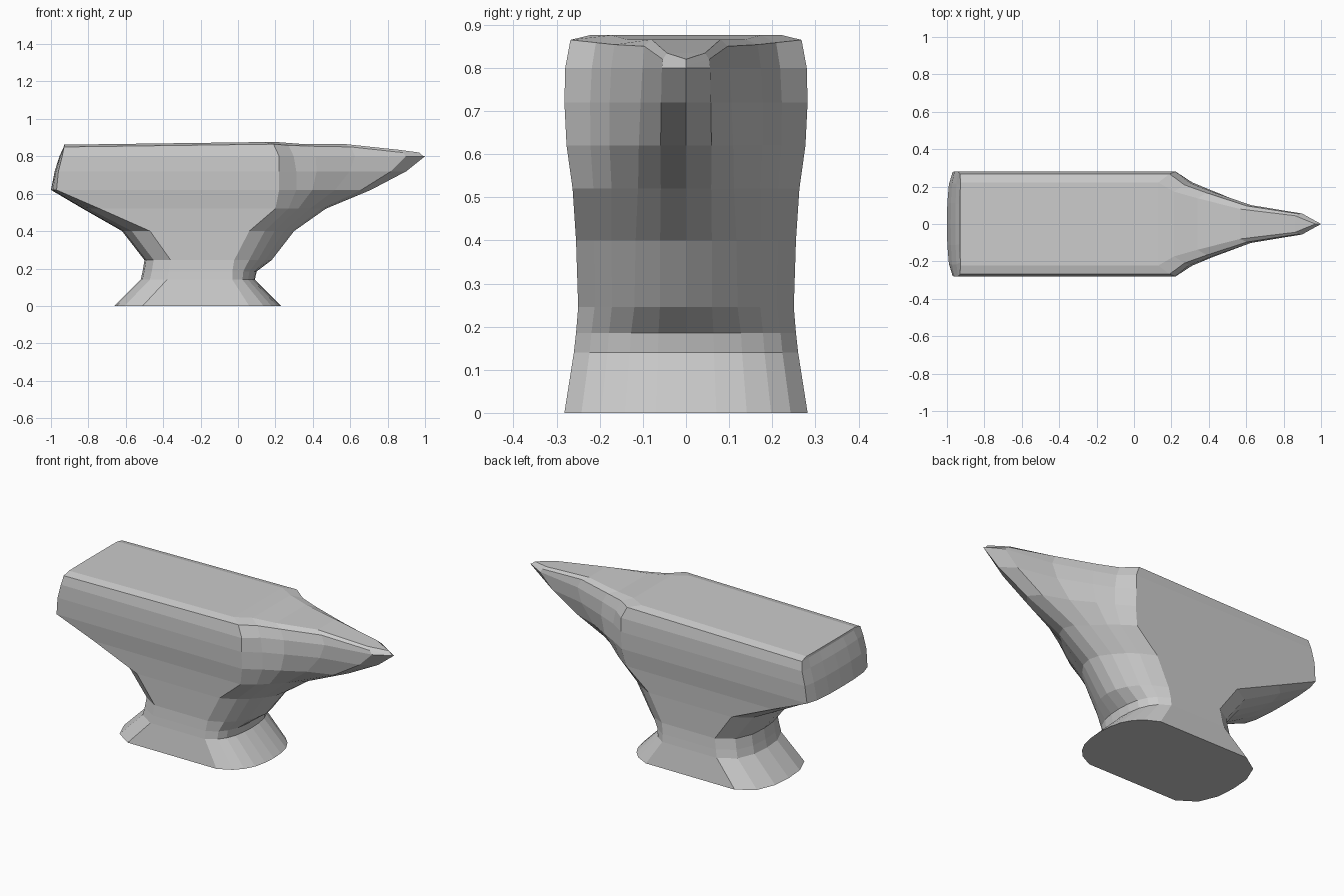
import bpy, bmesh

if "Cube" in bpy.data.objects:
    bpy.data.objects.remove(bpy.data.objects["Cube"])

# Horizontal sections: z, half width, heel end x, heel corner x,
# horn-side corner x, horn end x, roundness of the horn side (1 = blunt, 0 = horn)
RINGS = [
    (0.00, 0.282, -0.66, -0.51, 0.06, 0.23, 1.0),
    (0.14, 0.260, -0.52, -0.38, -0.03, 0.09, 1.0),
    (0.185, 0.255, -0.51, -0.37, -0.03, 0.10, 1.0),
    (0.245, 0.250, -0.50, -0.36, -0.02, 0.18, 0.85),
    (0.40, 0.255, -0.62, -0.47, 0.06, 0.30, 0.7),
    (0.52, 0.263, -0.83, -0.74, 0.20, 0.47, 0.45),
    (0.62, 0.277, -1.00, -0.97, 0.22, 0.71, 0.25),
    (0.72, 0.282, -0.98, -0.96, 0.22, 0.90, 0.1),
    (0.80, 0.280, -0.955, -0.94, 0.22, 1.00, 0.0),
    (0.86, 0.268, -0.932, -0.93, 0.19, 0.985, 0.0),
    (0.90, 0.222, -0.93, -0.928, 0.13, 0.97, 0.0),
]
# Fractions of (length, width) running from the corner to the end
HORN = [(0, 1), (0.10, 0.78), (0.25, 0.62), (0.52, 0.36), (0.87, 0.20), (1, 0)]
BLUNT = [(0, 1), (0.45, 0.86), (0.70, 0.70), (0.88, 0.50), (0.97, 0.25), (1, 0)]
HEEL = [(0, 0), (0.06, 0.40), (0.35, 0.77), (1, 1)]
# Height of the top face along x
TOP = [(-1, 0.861), (0.2, 0.877), (0.32, 0.866), (0.58, 0.866),
       (0.70, 0.846), (0.85, 0.836), (0.97, 0.82), (1, 0.812)]


def top_z(x):
    for (x0, z0), (x1, z1) in zip(TOP, TOP[1:]):
        if x <= x1:
            return z0 + (z1 - z0) * (x - x0) / (x1 - x0)
    return TOP[-1][1]


def half_section(ring):
    z, w, heel, heel_c, horn_c, horn, blunt = ring
    pts = [(heel + (heel_c - heel) * t, w * s) for t, s in HEEL]
    for (t0, s0), (t1, s1) in zip(HORN, BLUNT):
        t, s = t0 + (t1 - t0) * blunt, s0 + (s1 - s0) * blunt
        pts.append((horn_c + (horn - horn_c) * t, w * s))
    # the upper two rings follow the top face, the lower of them as a chamfer
    drop = 0.0 if z > 0.87 else (0.012 if z > 0.81 else None)
    return [(x, y, z if drop is None else top_z(x) - drop) for x, y in pts]


bm = bmesh.new()
loops = []
for ring in RINGS:
    half = half_section(ring)
    near = [bm.verts.new((x, -y, z)) for x, y, z in half]
    far = [bm.verts.new(p) for p in half[1:-1]]
    loops.append(near + far[::-1])

# Side walls
n = len(loops[0])
for a, b in zip(loops, loops[1:]):
    for i in range(n):
        j = (i + 1) % n
        bm.faces.new((a[i], a[j], b[j], b[i]))

# Flat underside, and a top face made of strips across the width
bm.faces.new(loops[0][::-1])
top = loops[-1]
for i in range(n // 2):
    strip = []
    for v in (top[i], top[i + 1], top[-i - 1], top[-i] if i else top[0]):
        if v not in strip:
            strip.append(v)
    bm.faces.new(strip)

bmesh.ops.recalc_face_normals(bm, faces=bm.faces)
mesh = bpy.data.meshes.new("anvil")
bm.to_mesh(mesh)
bm.free()
bpy.context.collection.objects.link(bpy.data.objects.new("anvil", mesh))
